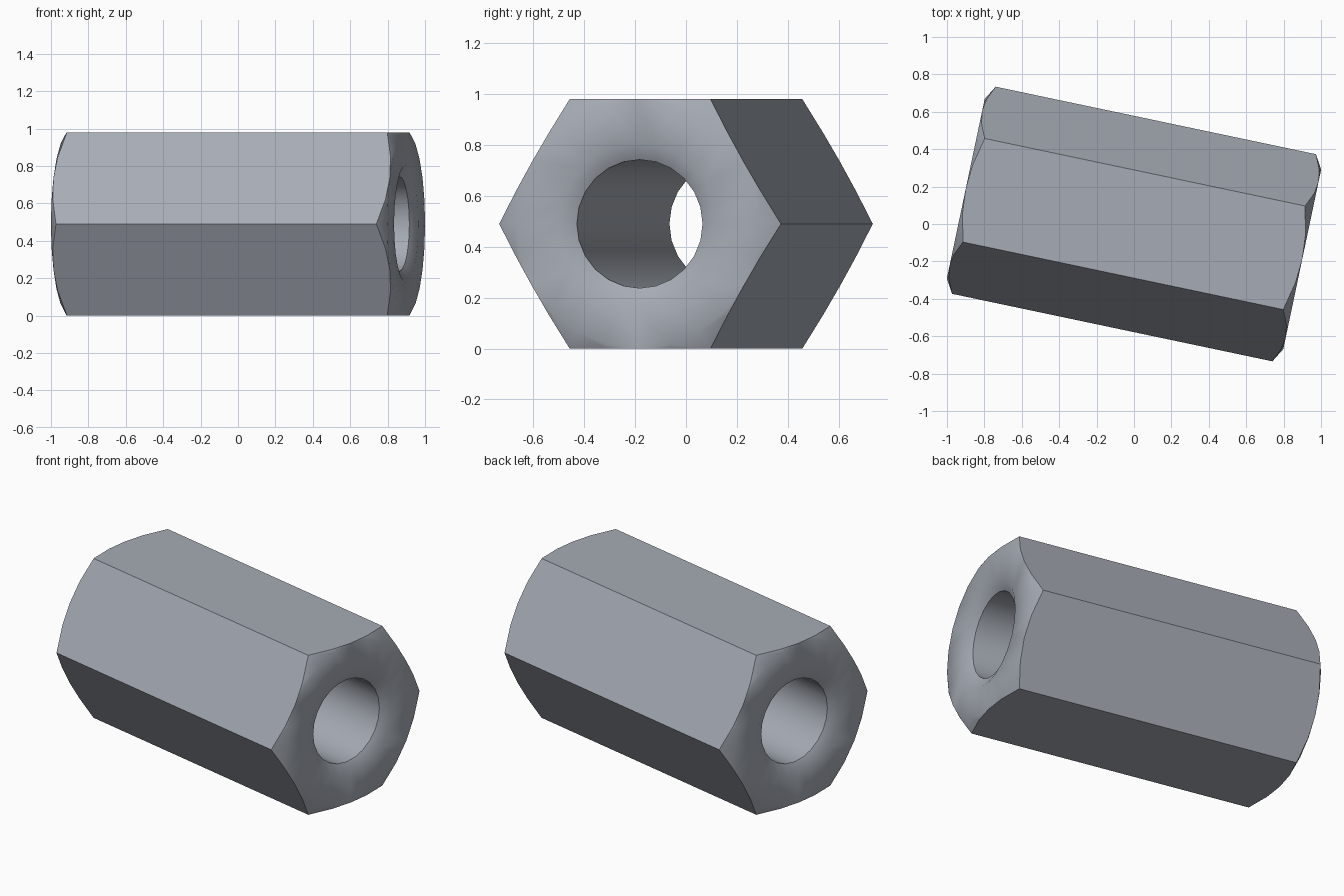
import bpy, bmesh, math
from mathutils import Matrix

if "Cube" in bpy.data.objects:
    bpy.data.objects.remove(bpy.data.objects["Cube"], do_unlink=True)

APOTHEM = 0.49       # half of the width across flats
HALF = 0.919         # half length
BORE = 0.2525        # through hole radius
SINK = 0.315         # countersink mouth radius
STEPS = 24           # points per ring, four to each flat
SLOPE = math.tan(math.radians(30))

steel = bpy.data.materials.new("steel grey")
steel.use_nodes = True
colour = (0.38, 0.41, 0.46, 1)
steel.diffuse_color = colour
steel.node_tree.nodes["Principled BSDF"].inputs["Base Color"].default_value = colour


def hex_radius(angle):
    """Distance from the axis to the hexagon, corners at multiples of 60 degrees."""
    return APOTHEM / math.cos((angle % (math.pi / 3)) - math.pi / 6)


def section(angle):
    """Radius and axial position of one half section, from bore to hexagon."""
    r = hex_radius(angle)
    return [(BORE, HALF - (SINK - BORE) * SLOPE),
            (SINK, HALF),
            (APOTHEM, HALF),
            (r, HALF - (r - APOTHEM) * SLOPE)]


# Closed section swept round the axis: bore, countersinks, ends, chamfers, flats
bm = bmesh.new()
columns = []
for i in range(STEPS):
    a = 2 * math.pi * i / STEPS
    half = section(a)
    loop = half + [(r, -x) for r, x in reversed(half)]
    columns.append([bm.verts.new((x, r * math.cos(a), r * math.sin(a))) for r, x in loop])
for i, col in enumerate(columns):
    nxt = columns[(i + 1) % STEPS]
    for j in range(len(col)):
        k = (j + 1) % len(col)
        bm.faces.new((col[j], col[k], nxt[k], nxt[j]))
bmesh.ops.remove_doubles(bm, verts=bm.verts, dist=0.0005)
bmesh.ops.recalc_face_normals(bm, faces=bm.faces)

# Turn slightly about the vertical and rest on the ground
bm.transform(Matrix.Translation((0, 0, APOTHEM)) @ Matrix.Rotation(math.radians(-11.9), 4, 'Z'))

mesh = bpy.data.meshes.new("hex_spacer")
bm.to_mesh(mesh)
bm.free()
mesh.materials.append(steel)
spacer = bpy.data.objects.new("hex_spacer", mesh)
bpy.context.collection.objects.link(spacer)

# Smooth the bore and ends, keep the hexagon edges sharp
bpy.ops.object.select_all(action='DESELECT')
spacer.select_set(True)
bpy.context.view_layer.objects.active = spacer
bpy.ops.object.shade_smooth_by_angle(angle=math.radians(40))
